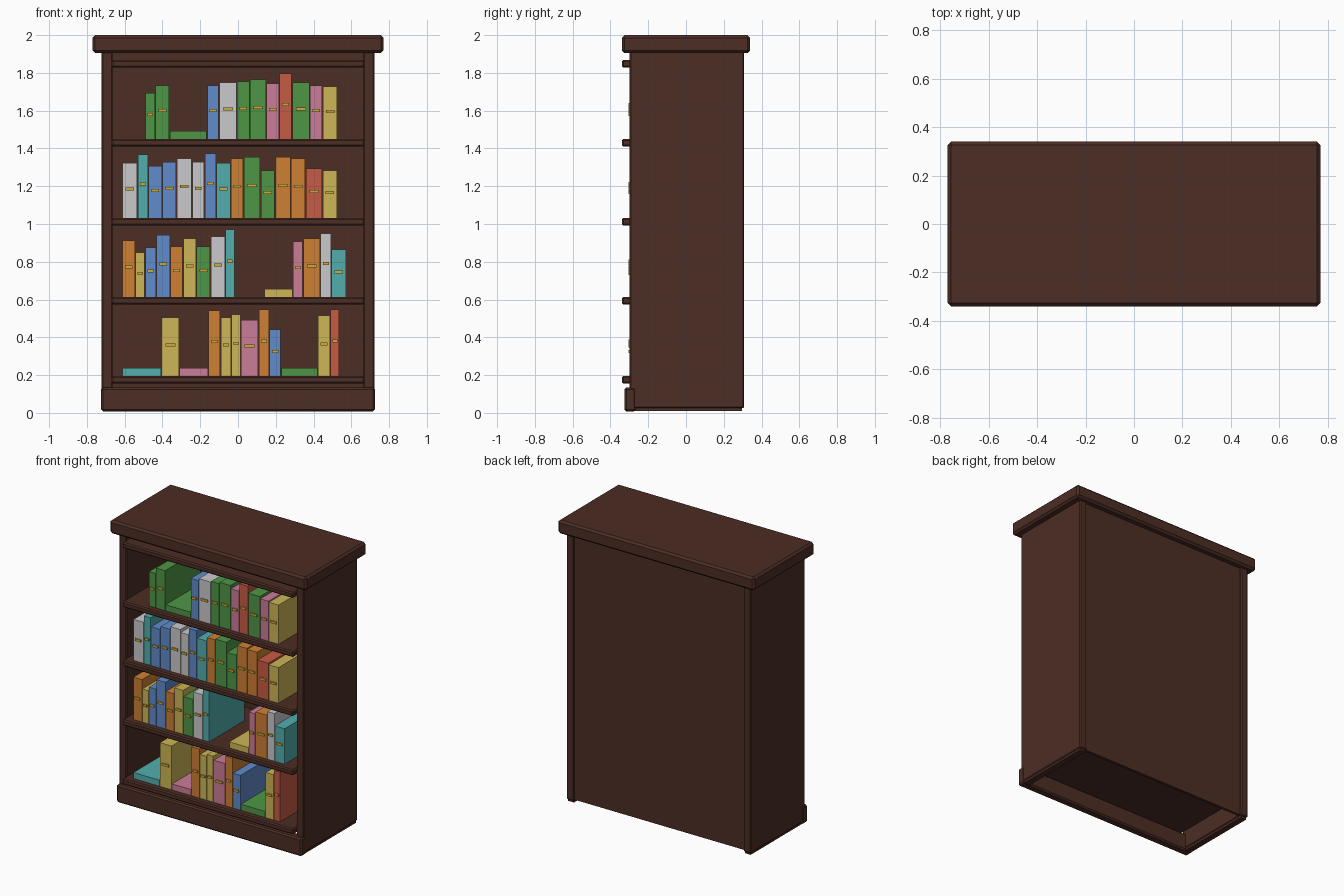
import bpy, bmesh

if "Cube" in bpy.data.objects:
    bpy.data.objects.remove(bpy.data.objects["Cube"])


def srgb(r, g, b):
    def lin(c):
        c /= 255
        return c / 12.92 if c <= 0.04045 else ((c + 0.055) / 1.055) ** 2.4
    return (lin(r), lin(g), lin(b), 1)


def material(name, rgb):
    m = bpy.data.materials.new(name)
    m.diffuse_color = srgb(*rgb)
    m.use_nodes = True
    m.node_tree.nodes["Principled BSDF"].inputs["Base Color"].default_value = m.diffuse_color
    return m


WOOD = material("dark_wood", (76, 45, 36))
GOLD = material("gold", (208, 172, 58))
COLOURS = {
    "g": material("green", (78, 150, 70)),
    "b": material("blue", (96, 140, 203)),
    "w": material("pale_grey", (202, 202, 206)),
    "r": material("red", (198, 91, 68)),
    "p": material("pink", (203, 124, 150)),
    "y": material("yellow", (205, 182, 86)),
    "o": material("orange", (207, 128, 52)),
    "t": material("teal", (82, 174, 174)),
}


def box(name, mat, x, y, z, bevel=0.0):
    """Box spanning the given (min, max) ranges, with chamfered edges."""
    bm = bmesh.new()
    bmesh.ops.create_cube(bm, size=1)
    for v in bm.verts:
        for i, (a, b) in enumerate((x, y, z)):
            v.co[i] = a if v.co[i] < 0 else b
    if bevel:
        bmesh.ops.bevel(bm, geom=bm.edges[:], offset=bevel, segments=1,
                        affect='EDGES')
    me = bpy.data.meshes.new(name)
    bm.to_mesh(me)
    bm.free()
    me.materials.append(mat)
    ob = bpy.data.objects.new(name, me)
    bpy.context.collection.objects.link(ob)
    return ob


# Carcass: top, sides with foot rails, back and plinth
box("top_board", WOOD, (-0.77, 0.77), (-0.34, 0.34), (1.905, 2.0), 0.014)
for side, s in (("left", -1), ("right", 1)):
    box(side + "_side", WOOD, sorted((s * 0.665, s * 0.722)),
        (-0.298, 0.308), (0.025, 1.91), 0.006)
    box(side + "_foot_rail", WOOD, sorted((s * 0.67, s * 0.715)),
        (-0.29, 0.297), (0.01, 0.03))
box("back_panel", WOOD, (-0.67, 0.67), (0.275, 0.295), (0.03, 1.91))
box("plinth", WOOD, (-0.725, 0.725), (-0.326, -0.265), (0.008, 0.135), 0.01)

# Shelves
SHELF_TOPS = [0.195, 0.613, 1.032, 1.45, 1.868]
for i, z in enumerate(SHELF_TOPS):
    box(f"shelf_{i + 1}", WOOD, (-0.67, 0.67), (-0.34, 0.28), (z - 0.04, z), 0.008)

# Books per shelf, bottom up: start x, then (colour, width, height);
# height 0 is a book lying flat, "-" is a gap
ROWS = [
    (-0.614, [("t", .208, 0), ("y", .095, .31), ("p", .153, 0), ("o", .066, .347),
              ("y", .056, .31), ("y", .051, .325), ("p", .094, .298),
              ("o", .056, .352), ("b", .063, .246), ("g", .194, 0),
              ("y", .066, .32), ("r", .05, .352)]),
    (-0.614, [("o", .07, .3), ("y", .052, .235), ("b", .059, .262), ("b", .074, .33),
              ("o", .068, .267), ("y", .07, .31), ("g", .076, .267), ("w", .078, .32),
              ("t", .05, .358), ("-", .154, 0), ("y", .153, 0), ("p", .054, .295),
              ("o", .092, .31), ("w", .058, .337), ("t", .08, .251)]),
    (-0.614, [("w", .082, .29), ("t", .057, .337), ("b", .074, .275), ("b", .076, .296),
              ("w", .082, .316), ("w", .065, .296), ("b", .063, .342), ("t", .077, .29),
              ("o", .067, .316), ("g", .09, .322), ("g", .077, .252), ("o", .083, .322),
              ("o", .079, .316), ("r", .089, .262), ("y", .079, .252)]),
    (-0.492, [("g", .054, .243), ("g", .076, .283), ("g", .198, 0), ("b", .063, .283),
              ("w", .095, .298), ("g", .068, .304), ("g", .088, .315), ("p", .068, .293),
              ("r", .068, .346), ("g", .094, .298), ("p", .068, .283), ("y", .079, .277)]),
]
FRONT, BACK = -0.296, 0.1
for r, (x, books) in enumerate(ROWS):
    z = SHELF_TOPS[r]
    for n, (c, w, h) in enumerate(books):
        if c != "-":
            tag = f"{r + 1}_{n + 1}"
            name = "book_" if h else "flat_book_"
            box(name + tag, COLOURS[c], (x + 0.002, x + w - 0.002),
                (FRONT, BACK), (z, z + (h or 0.043)))
            if h:  # gold label on the spine
                cx, cz = x + w / 2, z + 0.53 * h
                box("spine_label_" + tag, GOLD, (cx - 0.28 * w, cx + 0.28 * w),
                    (FRONT - 0.008, FRONT), (cz - 0.008, cz + 0.008))
        x += w
